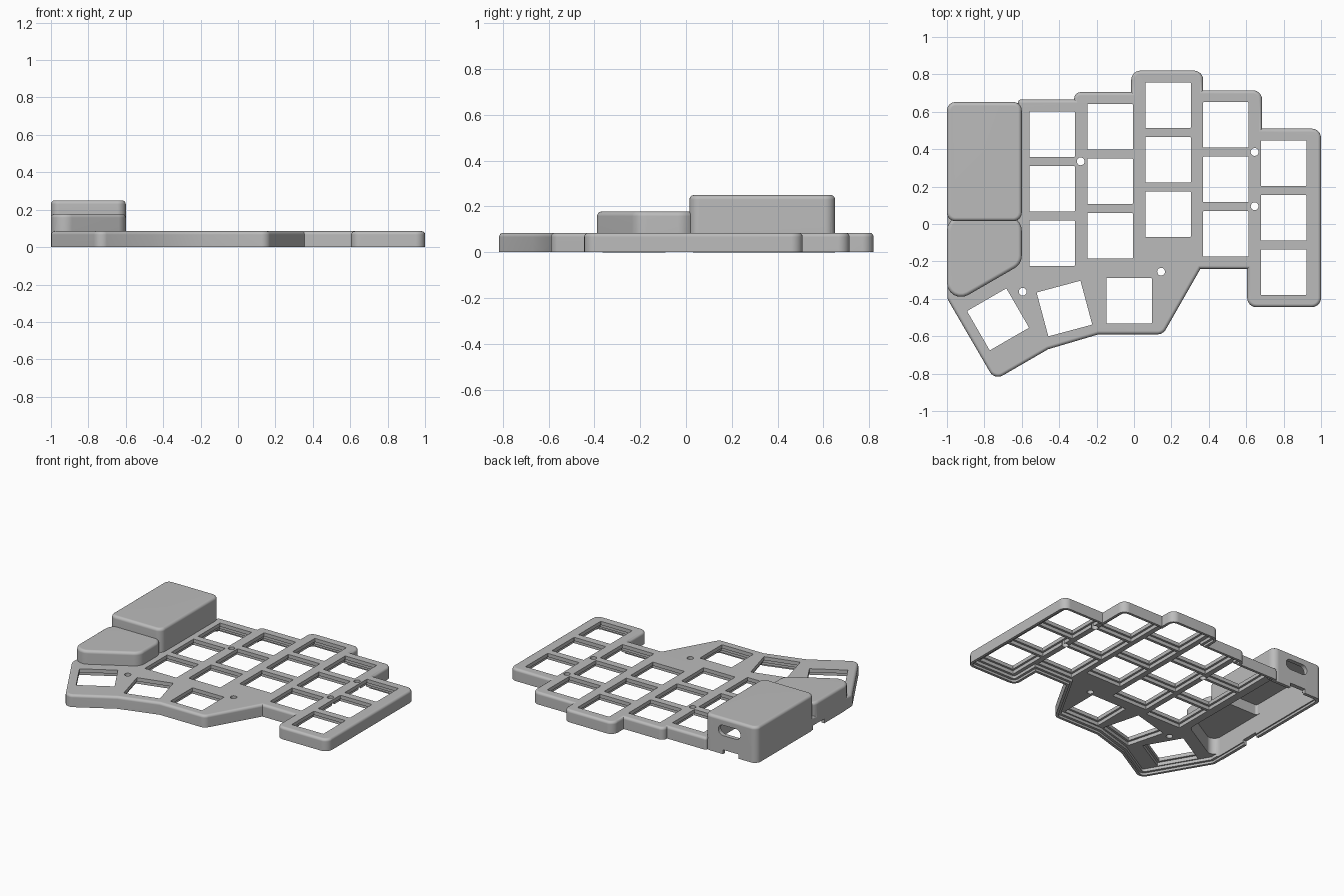
import bpy, bmesh, math
from mathutils import Vector, Matrix

if "Cube" in bpy.data.objects:
    bpy.data.objects.remove(bpy.data.objects["Cube"])

grey = bpy.data.materials.new("matt grey plastic")
grey.use_nodes = True
grey.diffuse_color = (0.5, 0.5, 0.5, 1)
grey.node_tree.nodes["Principled BSDF"].inputs["Base Color"].default_value = grey.diffuse_color


def ring(pts, inset, radius, steps=6):
    """Inset a counter-clockwise outline and round its convex corners."""
    n, out = len(pts), []
    for i in range(n):
        a, p, b = (Vector(pts[j % n]) for j in (i - 1, i, i + 1))
        u, v = (p - a).normalized(), (b - p).normalized()
        turn = math.atan2(u.x * v.y - u.y * v.x, u.dot(v))
        bisect = Vector((-u.y - v.y, u.x + v.x)).normalized()
        corner = p + bisect * (inset / math.cos(turn / 2))
        if turn < 0:
            out.append(corner)
            continue
        half = math.tan(turn / 2)
        room = 0.9 * min((p - a).length, (b - p).length)
        r = max(min(radius, room / half) - inset, 0.002)
        start = corner - u * r * half
        centre = start + Vector((-u.y, u.x)) * r
        for k in range(steps + 1):
            out.append(centre + Matrix.Rotation(turn * k / steps, 2) @ (start - centre))
    return out


def solid(name, pts, radius, profile):
    """Stack inset outlines given as (height, inset) into a closed solid."""
    bm = bmesh.new()
    rings = [[bm.verts.new((q.x, q.y, z)) for q in ring(pts, d, radius)] for z, d in profile]
    for low, high in zip(rings, rings[1:]):
        for i in range(len(low)):
            bm.faces.new((low[i - 1], low[i], high[i], high[i - 1]))
    bm.faces.new(rings[0][::-1])
    bm.faces.new(rings[-1])
    mesh = bpy.data.meshes.new(name)
    bm.to_mesh(mesh)
    bm.free()
    ob = bpy.data.objects.new(name, mesh)
    bpy.context.collection.objects.link(ob)
    mesh.materials.append(grey)
    return ob


def rect(x0, x1, y0, y1):
    return [(x0, y0), (x1, y0), (x1, y1), (x0, y1)]


def filleted(z0, z1, r=0.02, steps=4):
    arc = [math.pi / 2 * k / steps for k in range(steps + 1)]
    return [(z0, 0)] + [(z1 - r + r * math.sin(t), r - r * math.cos(t)) for t in arc]


def combine(target, other, operation):
    mod = target.modifiers.new(operation.lower(), "BOOLEAN")
    mod.object, mod.operation, mod.solver = other, operation, "EXACT"
    bpy.context.view_layer.objects.active = target
    bpy.ops.object.modifier_apply(modifier=mod.name)
    bpy.data.objects.remove(other)


# Outlines of the key plate and the two levels of the controller housing
outline = [(-0.998, -0.4), (-0.745, -0.835), (-0.46, -0.67), (-0.19, -0.59), (0.155, -0.59),
           (0.355, -0.24), (0.605, -0.24), (0.605, -0.445), (1, -0.445), (1, 0.51),
           (0.685, 0.51), (0.685, 0.715), (0.37, 0.715), (0.37, 0.82), (-0.015, 0.82),
           (-0.015, 0.705), (-0.32, 0.705), (-0.32, 0.665), (-0.62, 0.665), (-0.62, 0.648),
           (-0.998, 0.648)]
low_outline = [(-1, -0.445), (-0.6, -0.214), (-0.6, 0.04), (-1, 0.04)]
high_outline = rect(-1, -0.6, 0.015, 0.652)

# Case body: plate and housing
case = solid("keyboard_case", outline, 0.05, filleted(0.001, 0.085, 0.018))
combine(case, solid("low_housing", low_outline, 0.075, filleted(0, 0.178)), "UNION")
combine(case, solid("high_housing", high_outline, 0.045, filleted(0, 0.25)), "UNION")

# Hollow underside with a stepped lip, and hollow housing
cutters = [
    solid("plate_cavity", outline, 0.05, [(-0.05, 0.018), (0.016, 0.018), (0.016, 0.035), (0.036, 0.035)]),
    solid("low_cavity", low_outline[:2] + [(-0.6, 0.15), (-1, 0.15)], 0.075, [(-0.04, 0.028), (0.15, 0.028)]),
    solid("high_cavity", high_outline, 0.045, [(-0.03, 0.029), (0.222, 0.029)]),
]

# Square key openings, each with a wider recess below
column_centres = [(-0.4375, 0.48), (-0.1275, 0.52), (0.1825, 0.635), (0.49, 0.53), (0.80, 0.325)]
keys = [(x, y - 0.2915 * row, 0) for x, y in column_centres for row in range(3)]
keys += [(-0.026, -0.41, 0), (-0.372, -0.452, 15), (-0.727, -0.51, 30)]
for x, y, angle in keys:
    for size, bottom, top in ((0.243, -0.06, 0.2), (0.272, -0.07, 0.06)):
        h = size / 2
        cut = solid("key_cutter", rect(-h, h, -h, h), 0.004, [(bottom, 0), (top, 0)])
        cut.data.transform(Matrix.Translation((x, y, 0)) @ Matrix.Rotation(math.radians(angle), 4, "Z"))
        cutters.append(cut)

# Screw holes
for x, y in [(-0.285, 0.335), (0.645, 0.385), (0.645, 0.095), (0.145, -0.255), (-0.595, -0.362)]:
    r = 0.021
    cutters.append(solid("screw_cutter", rect(x - r, x + r, y - r, y + r), r, [(-0.08, 0), (0.12, 0)]))

# Cable slot through the back wall, plus clip notches at the base
slot = solid("slot_cutter", rect(-0.085, 0.085, -0.036, 0.036), 0.036, [(-0.1, 0), (0.1, 0)])
slot.data.transform(Matrix.Translation((-0.79, 0.66, 0.165)) @ Matrix.Rotation(math.pi / 2, 4, "X"))
cutters.append(slot)
for box in (rect(-0.86, -0.74, 0.6, 0.7), rect(-1.05, -0.95, -0.09, 0.03)):
    cutters.append(solid("notch_cutter", box, 0.003, [(-0.09, 0), (0.03, 0)]))

for cut in cutters:
    combine(case, cut, "DIFFERENCE")

# Smooth fillets with flat faces kept clean
bpy.ops.object.select_all(action="DESELECT")
case.select_set(True)
bpy.context.view_layer.objects.active = case
bpy.ops.object.shade_smooth_by_angle(angle=math.radians(32))
normals = case.modifiers.new("clean_normals", "WEIGHTED_NORMAL")
normals.keep_sharp = True
